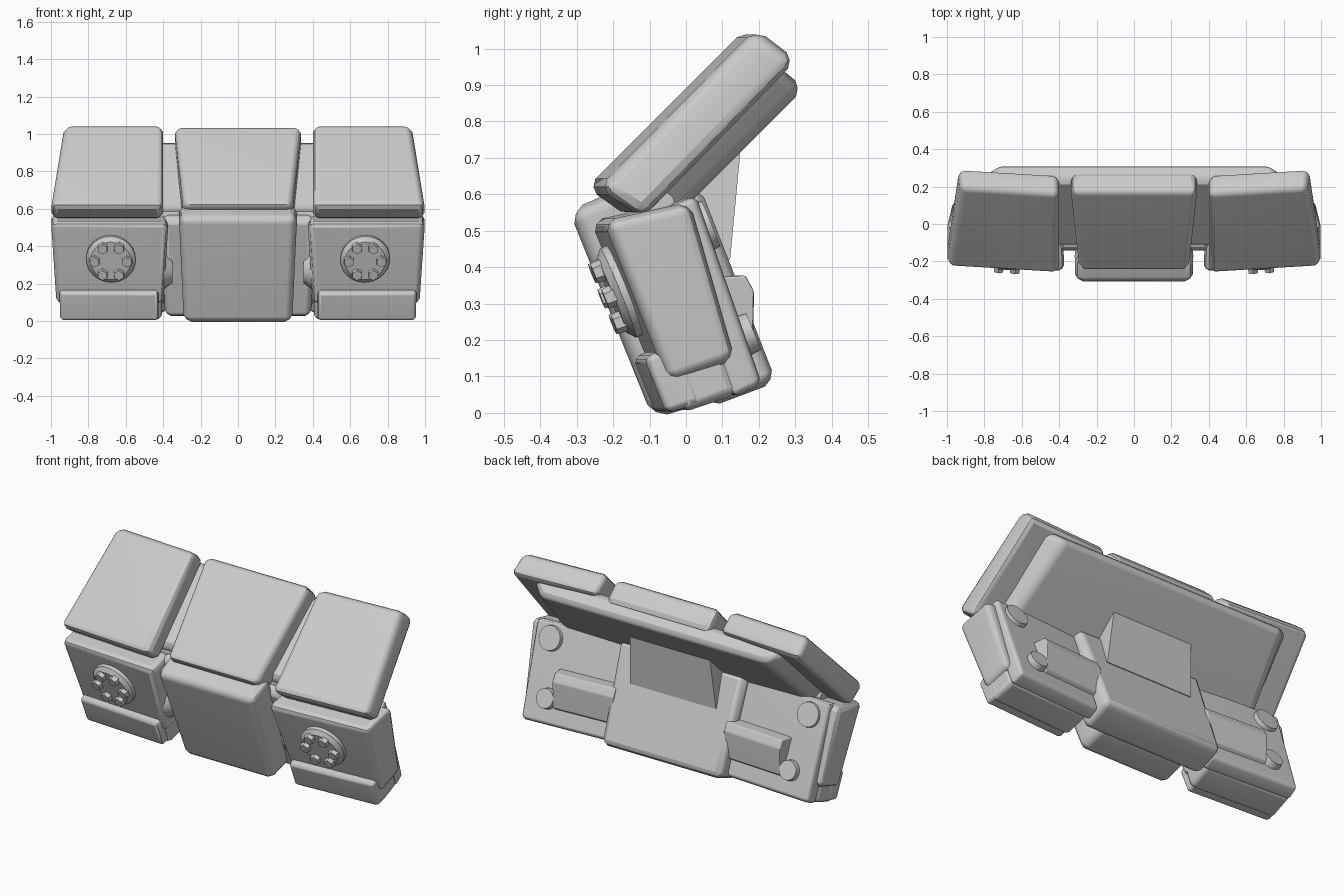
import bpy, bmesh, math
from mathutils import Matrix, Vector

cube = bpy.data.objects.get("Cube")
if cube:
    bpy.data.objects.remove(cube)

grey = bpy.data.materials.new("light grey")
grey.use_nodes = True
grey.diffuse_color = (0.6, 0.6, 0.6, 1)
grey.node_tree.nodes["Principled BSDF"].inputs["Base Color"].default_value = (0.6, 0.6, 0.6, 1)

LOWER, UPPER = math.radians(22), math.radians(-45)   # lean of the two halves
YAW = 0.06                                           # outer ends swing backwards
parts = []


def place(x, up, back, tilt, side=0):
    """Point from a tilted frame (across, up the panel, towards the back)."""
    y = -math.sin(tilt) * up + math.cos(tilt) * back
    z = math.cos(tilt) * up + math.sin(tilt) * back
    if side:
        y += YAW * (x - 0.68)
        x *= side
    return Vector((x, y, z))


def finish(name, bm):
    bmesh.ops.recalc_face_normals(bm, faces=bm.faces)
    mesh = bpy.data.meshes.new(name)
    bm.to_mesh(mesh)
    bm.free()
    mesh.materials.append(grey)
    ob = bpy.data.objects.new(name, mesh)
    bpy.context.collection.objects.link(ob)
    parts.append(ob)


def block(name, corners, tilt, bevel, side=0):
    """Chamfered tapered block; corners = (up, back, x0, x1) around its profile."""
    bm = bmesh.new()
    ends = [[bm.verts.new(place(c[i], c[0], c[1], tilt, side)) for c in corners]
            for i in (2, 3)]
    for end in ends:
        bm.faces.new(end)
    n = len(corners)
    for i in range(n):
        j = (i + 1) % n
        bm.faces.new((ends[0][i], ends[0][j], ends[1][j], ends[1][i]))
    bmesh.ops.recalc_face_normals(bm, faces=bm.faces)
    if bevel:
        bmesh.ops.bevel(bm, geom=bm.edges[:], offset=bevel, segments=2, profile=0.4,
                        affect='EDGES', clamp_overlap=True)
    finish(name, bm)


def disc(name, centre, axis, r0, r1, depth, sides):
    """Cylinder or cone frustum along an axis, wide end first."""
    bm = bmesh.new()
    rot = Vector(axis).to_track_quat('Z', 'Y').to_matrix().to_4x4()
    bmesh.ops.create_cone(bm, cap_ends=True, segments=sides, radius1=r0, radius2=r1,
                          depth=depth, matrix=Matrix.Translation(centre) @ rot)
    finish(name, bm)


# Centre column
block("centre_front_block", [(0.02, -0.09, -0.29, 0.29), (0.635, -0.09, -0.315, 0.315),
                             (0.64, 0.1, -0.32, 0.32), (0, 0.1, -0.29, 0.29)], LOWER, 0.04)
block("centre_back_block", [(-0.01, 0.06, -0.39, 0.39), (0.565, 0.06, -0.41, 0.41),
                            (0.565, 0.268, -0.41, 0.41), (-0.015, 0.262, -0.39, 0.39)],
      LOWER, 0.035)
block("rear_support_wedge", [(0.35, 0.2, -0.28, 0.28), (0.62, 0.2, -0.26, 0.26),
                             (0.605, 0.405, -0.26, 0.26), (0.345, 0.27, -0.28, 0.28)], LOWER, 0)

# Raised lid panels
block("centre_lid", [(0.255, -0.622, -0.29, 0.29), (0.865, -0.618, -0.34, 0.34),
                     (0.87, -0.47, -0.34, 0.34), (0.28, -0.47, -0.3, 0.3)], UPPER, 0.034)
block("lid_back_plate", [(0.34, -0.52, -0.88, 0.88), (0.85, -0.52, -0.84, 0.84),
                         (0.86, -0.4, -0.73, 0.73), (0.33, -0.4, -0.81, 0.81)], UPPER, 0.033)
disc("hinge_bar", (0, -0.07, 0.57), (1, 0, 0), 0.04, 0.04, 1.7, 12)

front = place(0, 0, -1, LOWER)
for side, word in ((1, "left"), (-1, "right")):
    block(word + "_lid", [(0.255, -0.62, 0.4, 1.0), (0.872, -0.62, 0.4, 0.925),
                          (0.89, -0.48, 0.4, 0.94), (0.28, -0.475, 0.4, 1.0)],
          UPPER, 0.034, side)
    # Pod in three layers: front shell, core and rear plate
    block(word + "_pod", [(0.1, -0.03, 0.4, 0.97), (0.58, -0.03, 0.37, 1.0),
                          (0.54, 0.21, 0.38, 1.0), (0.09, 0.165, 0.4, 0.97)],
          LOWER, 0.032, side)
    block(word + "_pod_core", [(0.01, -0.025, 0.41, 0.95), (0.54, 0, 0.4, 0.96),
                               (0.545, 0.16, 0.38, 0.96), (0, 0.14, 0.4, 0.94)],
          LOWER, 0.025, side)
    block(word + "_rear_plate", [(-0.005, 0.12, 0.38, 0.94), (0.55, 0.14, 0.38, 0.96),
                                 (0.55, 0.235, 0.38, 0.95), (0.0, 0.21, 0.38, 0.93)],
          LOWER, 0.02, side)
    # Lower bar and rear arm
    block(word + "_lower_bar", [(0.025, -0.065, 0.425, 0.95), (0.19, -0.065, 0.425, 0.955),
                                (0.19, 0.04, 0.425, 0.955), (0.015, 0.04, 0.425, 0.95)],
          LOWER, 0.018, side)
    block(word + "_rear_arm", [(0.09, 0.2, 0.36, 0.74), (0.32, 0.2, 0.36, 0.76),
                               (0.29, 0.29, 0.36, 0.74), (0.24, 0.295, 0.36, 0.74),
                               (0.1, 0.235, 0.36, 0.74)], LOWER, 0.006, side)
    # Rear pegs
    for x, up, radius in ((0.79, 0.14, 0.06), (0.84, 0.46, 0.075)):
        disc(word + "_rear_peg", place(x, up, 0.225, LOWER, side), -front,
             radius, radius * 0.9, 0.05, 24)
    # Inner boss facing the centre column
    disc(word + "_inner_boss", (side * 0.372, -0.04, 0.265), (-side, 0, 0),
         0.095, 0.06, 0.045, 24)
    # Round front cap with a ring of hexagonal bolts
    facing = (front + Vector((side * YAW, 0, 0))).normalized()
    disc(word + "_cap_base", place(0.68, 0.375, -0.03, LOWER, side), facing,
         0.132, 0.132, 0.04, 32)
    disc(word + "_cap_face", place(0.68, 0.375, -0.06, LOWER, side), facing,
         0.132, 0.108, 0.02, 32)
    for i in range(6):
        a = math.radians(60 * i)
        spot = place(0.68 + 0.087 * math.cos(a), 0.375 + 0.087 * math.sin(a),
                     -0.078, LOWER, side)
        disc(word + "_bolt", spot, facing, 0.031, 0.028, 0.032, 6)

# Soft shading across the rounded edges, flat on the large faces
bpy.ops.object.select_all(action='DESELECT')
for ob in parts:
    ob.select_set(True)
bpy.context.view_layer.objects.active = parts[0]
bpy.ops.object.shade_smooth_by_angle(angle=math.radians(30))
for ob in parts:
    ob.modifiers.new("flat_faces", 'WEIGHTED_NORMAL').keep_sharp = True
